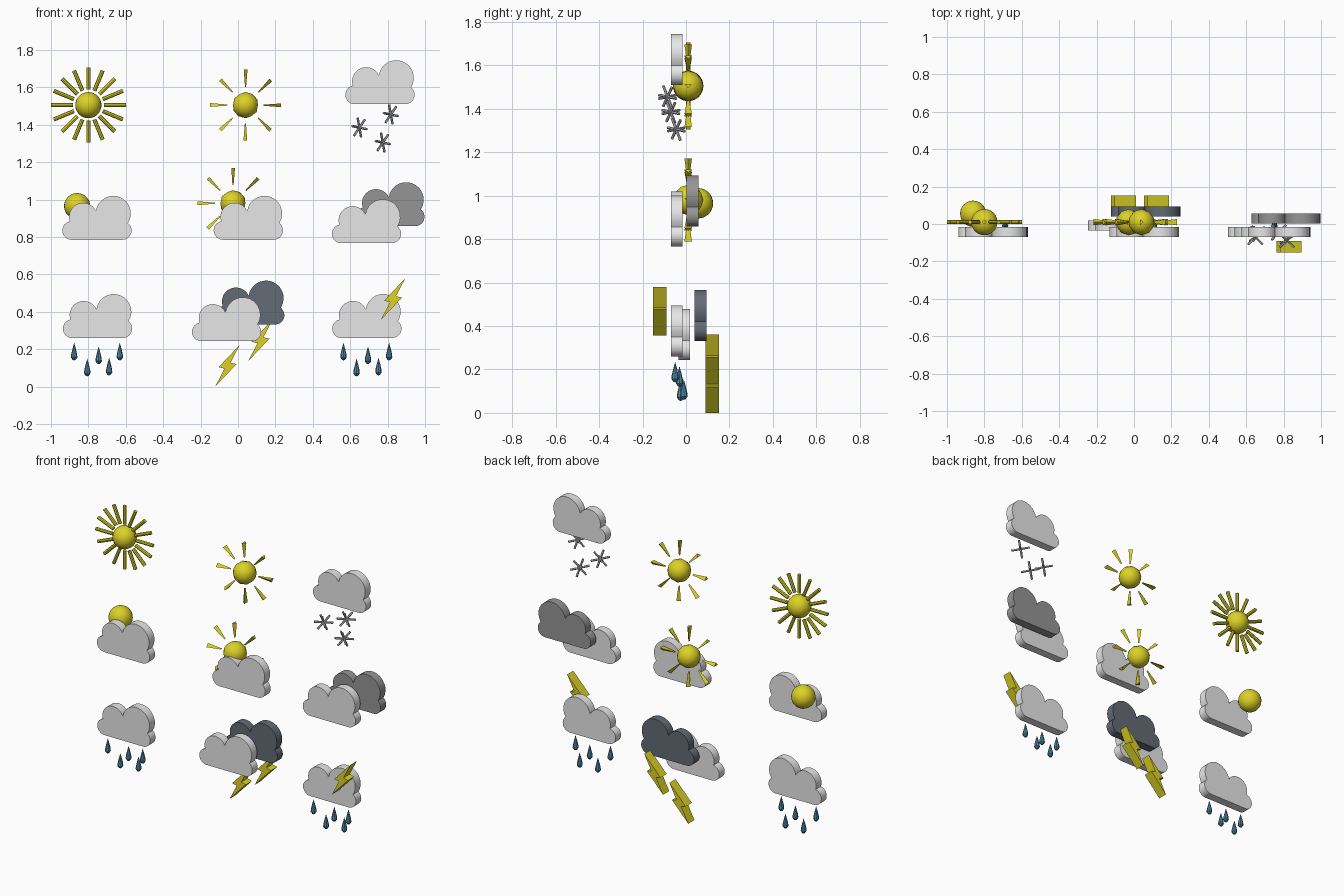
import bpy, bmesh, math
from mathutils import Vector, Matrix

if "Cube" in bpy.data.objects:
    bpy.data.objects.remove(bpy.data.objects["Cube"])


def material(name, r, g, b):
    m = bpy.data.materials.new(name)
    m.diffuse_color = (r, g, b, 1)
    m.use_nodes = True
    m.node_tree.nodes["Principled BSDF"].inputs["Base Color"].default_value = m.diffuse_color
    return m


LIGHT = material("light_grey", 0.8, 0.8, 0.8)
DARK = material("dark_grey", 0.30, 0.30, 0.30)
STORM = material("storm_slate", 0.125, 0.147, 0.175)
YELLOW = material("yellow", 0.72, 0.64, 0.02)
BLUE = material("rain_blue", 0.08, 0.25, 0.40)
SNOW = material("snow_grey", 0.55, 0.55, 0.60)


def finish(name, bm, mat, smooth=None):
    bmesh.ops.recalc_face_normals(bm, faces=bm.faces)
    me = bpy.data.meshes.new(name)
    bm.to_mesh(me)
    bm.free()
    me.materials.append(mat)
    ob = bpy.data.objects.new(name, me)
    bpy.context.collection.objects.link(ob)
    if smooth:
        bpy.ops.object.select_all(action='DESELECT')
        ob.select_set(True)
        bpy.context.view_layer.objects.active = ob
        bpy.ops.object.shade_smooth_by_angle(angle=math.radians(smooth))
    return ob


def loft(bm, ring_a, ring_b):
    """Closed solid between two equal rings of points."""
    a = [bm.verts.new(p) for p in ring_a]
    b = [bm.verts.new(p) for p in ring_b]
    bm.faces.new(a)
    bm.faces.new(b[::-1])
    n = len(a)
    for i in range(n):
        bm.faces.new((a[i], b[i], b[(i + 1) % n], a[(i + 1) % n]))


def slab(name, outline, x, z, y0, y1, mat, smooth=None):
    bm = bmesh.new()
    loft(bm, [(x + u, y0, z + v) for u, v in outline],
         [(x + u, y1, z + v) for u, v in outline])
    return finish(name, bm, mat, smooth)


# Cloud outline: four arcs above a flat base, right to left
LOBES = [(0.134, 0.05, 0.05), (0.086, 0.141, 0.094),
         (-0.075, 0.123, 0.075), (-0.136, 0.05, 0.05)]


def meet(c, d):
    """Outer crossing point of two neighbouring lobes."""
    p, q = Vector(c[:2]), Vector(d[:2])
    w = q - p
    a = (c[2] ** 2 - d[2] ** 2 + w.length_squared) / (2 * w.length)
    h = math.sqrt(c[2] ** 2 - a * a)
    w.normalize()
    return p + a * w + h * Vector((w.y, -w.x))


def cloud_outline(steps=14):
    cuts = [Vector((LOBES[0][0], 0))]
    cuts += [meet(LOBES[i], LOBES[i + 1]) for i in range(3)]
    cuts.append(Vector((LOBES[3][0], 0)))
    pts = []
    for i, (cx, cz, r) in enumerate(LOBES):
        a = math.atan2(cuts[i].y - cz, cuts[i].x - cx)
        b = math.atan2(cuts[i + 1].y - cz, cuts[i + 1].x - cx)
        if b < a:
            b += math.tau
        first = 0 if i == 0 else 1
        for k in range(first, steps + 1):
            t = a + (b - a) * k / steps
            pts.append((cx + r * math.cos(t), cz + r * math.sin(t)))
    return pts


CLOUD = cloud_outline()


def cloud(name, x, z, y0=-0.07, mat=LIGHT):
    slab(name, CLOUD, x, z, y0, y0 + 0.054, mat, 30)


BOLT = [(0.066, 0.112), (-0.048, -0.008), (-0.016, -0.016),
        (-0.066, -0.112), (0.048, 0.008), (0.016, 0.016)]


def bolt(name, x, z, y0):
    slab(name, BOLT, x, z, y0, y0 + 0.062, YELLOW)


def sun_ball(name, x, y, z, fine=True):
    bm = bmesh.new()
    if fine:
        bmesh.ops.create_uvsphere(bm, u_segments=24, v_segments=16, radius=0.07)
    else:
        bmesh.ops.create_icosphere(bm, subdivisions=2, radius=0.07)
    bmesh.ops.translate(bm, verts=bm.verts, vec=(x, y, z))
    finish(name, bm, YELLOW, 40)


def sun_rays(name, x, y, z, count, r0, r1, section, inner_scale):
    """Rays round the y axis; section is (tangent, depth) points."""
    bm = bmesh.new()
    for i in range(count):
        t = math.tau * i / count
        out = Vector((math.cos(t), 0, math.sin(t)))
        side = Vector((-math.sin(t), 0, math.cos(t)))
        rings = [[Vector((x, y, z)) + out * r + (side * u + Vector((0, v, 0))) * s
                  for u, v in section] for r, s in ((r0, inner_scale), (r1, 1))]
        loft(bm, *rings)
    finish(name, bm, YELLOW)


ROUND = [(0.011 * math.cos(math.tau * k / 8), 0.011 * math.sin(math.tau * k / 8))
         for k in range(8)]
WEDGE = [(0.009, -0.017), (0.009, 0.017), (-0.011, 0)]


def raindrops(name, cx, cz):
    # Drops: offset from the cloud centre, depth, tip height
    profile = [(0.008, 0.003), (0.017, 0.016), (0.016, 0.032), (0.009, 0.062)]
    bm = bmesh.new()
    for dx, y, tip in ((-0.126, -0.05, -0.025), (0.005, -0.03, -0.045),
                       (0.118, -0.05, -0.025), (-0.056, -0.025, -0.11),
                       (0.061, -0.01, -0.105)):
        base = Vector((cx + dx, y, cz + tip - 0.095))
        rings = [[bm.verts.new(base + Vector((r * math.cos(math.tau * k / 8),
                                              r * math.sin(math.tau * k / 8), h)))
                  for k in range(8)] for r, h in profile]
        low = bm.verts.new(base)
        top = bm.verts.new(base + Vector((0, 0, 0.095)))
        for k in range(8):
            j = (k + 1) % 8
            bm.faces.new((low, rings[0][j], rings[0][k]))
            bm.faces.new((top, rings[-1][k], rings[-1][j]))
            for a, b in zip(rings, rings[1:]):
                bm.faces.new((a[k], a[j], b[j], b[k]))
    finish(name, bm, BLUE, 30)


def snowflake(name, x, y, z):
    # Three crossed bars in a turned plane plus one bar through it
    bm = bmesh.new()
    place = (Matrix.Translation((x, y, z)) @ Matrix.Rotation(math.radians(12), 4, 'Y')
             @ Matrix.Rotation(math.radians(45), 4, 'Z'))
    turns = [Matrix.Rotation(math.radians(a), 4, 'Y') for a in (30, 90, 150)]
    turns.append(Matrix.Rotation(math.radians(90), 4, 'X'))
    for turn in turns:
        bmesh.ops.create_cone(bm, cap_ends=True, segments=6, radius1=0.0065,
                              radius2=0.0065, depth=0.112, matrix=place @ turn)
    finish(name, bm, SNOW)


# Top row: full sun, bright sun, snow
sun_ball("full_sun_ball", -0.8, 0.01, 1.505)
sun_rays("full_sun_rays", -0.8, 0.01, 1.505, 16, 0.083, 0.2, ROUND, 1)
sun_ball("bright_sun_ball", 0.04, 0.01, 1.505, False)
sun_rays("bright_sun_rays", 0.04, 0.01, 1.505, 8, 0.097, 0.19, WEDGE, 0.3)
cloud("snow_cloud", 0.76, 1.51)
for n, spot in enumerate(((0.817, -0.085, 1.455), (0.649, -0.07, 1.385),
                          (0.774, -0.045, 1.305))):
    snowflake(f"snowflake_{n + 1}", *spot)

# Middle row: cloudy sun, sunny cloud, overcast
sun_ball("hidden_sun_ball", -0.86, 0.055, 0.965)
cloud("hidden_sun_cloud", -0.753, 0.785)
sun_ball("peeking_sun_ball", -0.027, 0.01, 0.98, False)
sun_rays("peeking_sun_rays", -0.027, 0.01, 0.98, 8, 0.097, 0.19, WEDGE, 0.3)
cloud("peeking_sun_cloud", 0.056, 0.785)
cloud("overcast_front_cloud", 0.688, 0.767)
cloud("overcast_back_cloud", 0.813, 0.858, 0.003, DARK)

# Bottom row: rain, thunder, thunder shower
cloud("rain_cloud", -0.75, 0.26)
raindrops("rain_drops", -0.75, 0.26)
cloud("thunder_front_cloud", -0.06, 0.243, -0.035)
cloud("thunder_back_cloud", 0.064, 0.332, 0.04, STORM)
bolt("thunder_bolt_low", -0.056, 0.112, 0.09)
bolt("thunder_bolt_high", 0.12, 0.248, 0.09)
cloud("shower_cloud", 0.69, 0.26)
raindrops("shower_drops", 0.69, 0.26)
bolt("shower_bolt", 0.829, 0.468, -0.152)
